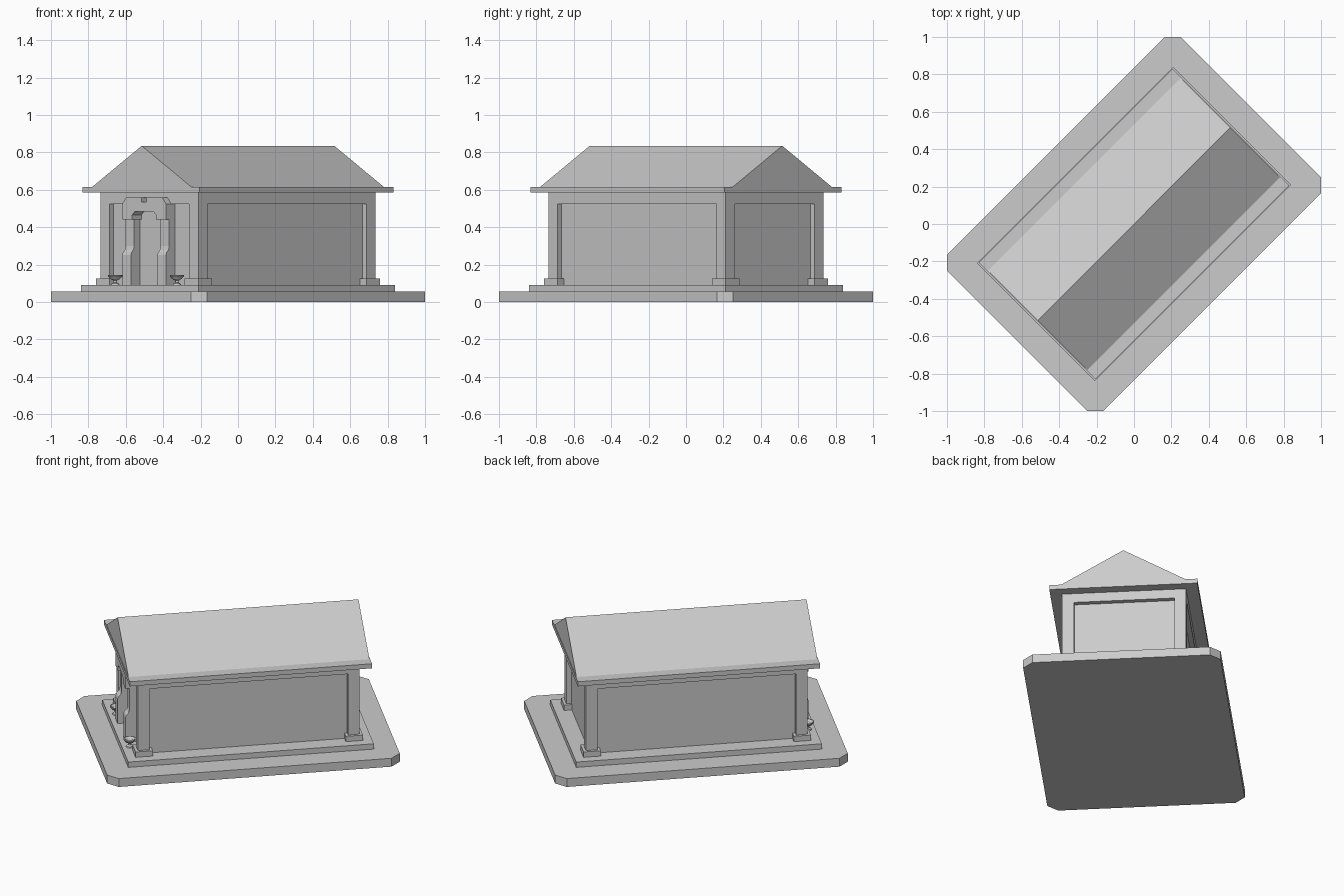
import bpy, bmesh, math
from mathutils import Matrix

if "Cube" in bpy.data.objects:
    bpy.data.objects.remove(bpy.data.objects["Cube"])

stone = bpy.data.materials.new("plain_grey")
stone.use_nodes = True
grey = (0.6, 0.6, 0.6, 1)
stone.diffuse_color = grey
stone.node_tree.nodes["Principled BSDF"].inputs["Base Color"].default_value = grey

# The long axis (local x) runs diagonally; local -x is the entrance end
TURN = Matrix.Rotation(math.radians(45), 4, 'Z')


def finish(name, bm):
    bmesh.ops.recalc_face_normals(bm, faces=bm.faces)
    bm.transform(TURN)
    mesh = bpy.data.meshes.new(name)
    bm.to_mesh(mesh)
    bm.free()
    mesh.materials.append(stone)
    obj = bpy.data.objects.new(name, mesh)
    bpy.context.collection.objects.link(obj)
    return obj


def box(name, x0, x1, y0, y1, z0, z1):
    bm = bmesh.new()
    bmesh.ops.create_cube(bm, size=1)
    bm.transform(Matrix.Translation(((x0 + x1) / 2, (y0 + y1) / 2, (z0 + z1) / 2))
                 @ Matrix.Diagonal((x1 - x0, y1 - y0, z1 - z0, 1)))
    return finish(name, bm)


def prism(name, profile, axis, start, end):
    """Extrude a 2D profile along the given local axis."""
    place = {'X': lambda a, b: (start, a, b),
             'Y': lambda a, b: (a, start, b),
             'Z': lambda a, b: (a, b, start)}[axis]
    bm = bmesh.new()
    face = bm.faces.new([bm.verts.new(place(a, b)) for a, b in profile])
    moved = bmesh.ops.extrude_face_region(bm, geom=[face])["geom"]
    step = [end - start if axis == k else 0 for k in 'XYZ']
    bmesh.ops.translate(bm, vec=step,
                        verts=[g for g in moved if isinstance(g, bmesh.types.BMVert)])
    return finish(name, bm)


def lathe(name, profile, x, y, sides=16):
    bm = bmesh.new()
    verts = [bm.verts.new((r, 0, z)) for r, z in profile]
    edges = [bm.edges.new(pair) for pair in zip(verts, verts[1:])]
    bmesh.ops.spin(bm, geom=verts + edges, axis=(0, 0, 1), cent=(0, 0, 0),
                   angle=math.tau, steps=sides)
    bmesh.ops.remove_doubles(bm, verts=bm.verts, dist=0.0005)
    bm.transform(Matrix.Translation((x, y, 0)))
    return finish(name, bm)


# Ground slab with clipped corners, and plinth
L, W, C = 0.884, 0.59, 0.06
prism("ground_slab", [(L, W - C), (L - C, W), (C - L, W), (-L, W - C),
                      (-L, C - W), (C - L, -W), (L - C, -W), (L, C - W)], 'Z', 0, 0.055)
box("plinth", -0.742, 0.742, -0.445, 0.445, 0.055, 0.09)

# Recessed walls, lintel band
box("walls", -0.64, 0.64, -0.34, 0.34, 0.09, 0.585)
box("lintel", -0.67, 0.67, -0.37, 0.37, 0.525, 0.585)

# Corner posts on square feet
for sx, end in ((-1, "front"), (1, "back")):
    for sy, side in ((-1, "left"), (1, "right")):
        cx, cy = sx * 0.635, sy * 0.335
        for part, h, top in (("post", 0.035, 0.525), ("post_foot", 0.052, 0.125)):
            box(f"{end}_{side}_{part}", cx - h, cx + h, cy - h, cy + h, 0.09, top)

# Eaves and gabled roof
box("eaves", -0.732, 0.732, -0.442, 0.442, 0.585, 0.615)
prism("roof", [(-0.375, 0.615), (0.375, 0.615), (0, 0.835)], 'X', -0.728, 0.728)

# Entrance portal: stepped jambs under a bracketed head with a notched top
jamb = [(-0.64, 0.09), (-0.71, 0.09), (-0.71, 0.25), (-0.705, 0.265),
        (-0.69, 0.28), (-0.685, 0.3), (-0.685, 0.45), (-0.64, 0.45)]
for sy, side in ((-1, "left"), (1, "right")):
    prism(f"{side}_door_jamb", jamb, 'Y', sy * 0.10, sy * 0.165)
    # Offering bowl beside the entrance
    lathe(f"{side}_bowl", [(0, 0.09), (0.022, 0.09), (0.02, 0.098), (0.009, 0.104),
                           (0.009, 0.114), (0.026, 0.124), (0.038, 0.138),
                           (0.038, 0.144), (0.032, 0.144), (0.02, 0.132),
                           (0, 0.128)], -0.695, sy * 0.233)
half = [(0.02, 0.535), (0.02, 0.56), (0.135, 0.56), (0.165, 0.525),
        (0.165, 0.44), (0.09, 0.44), (0.09, 0.465), (0.07, 0.485)]
prism("door_head", half + [(-y, z) for y, z in reversed(half)], 'X', -0.71, -0.64)
